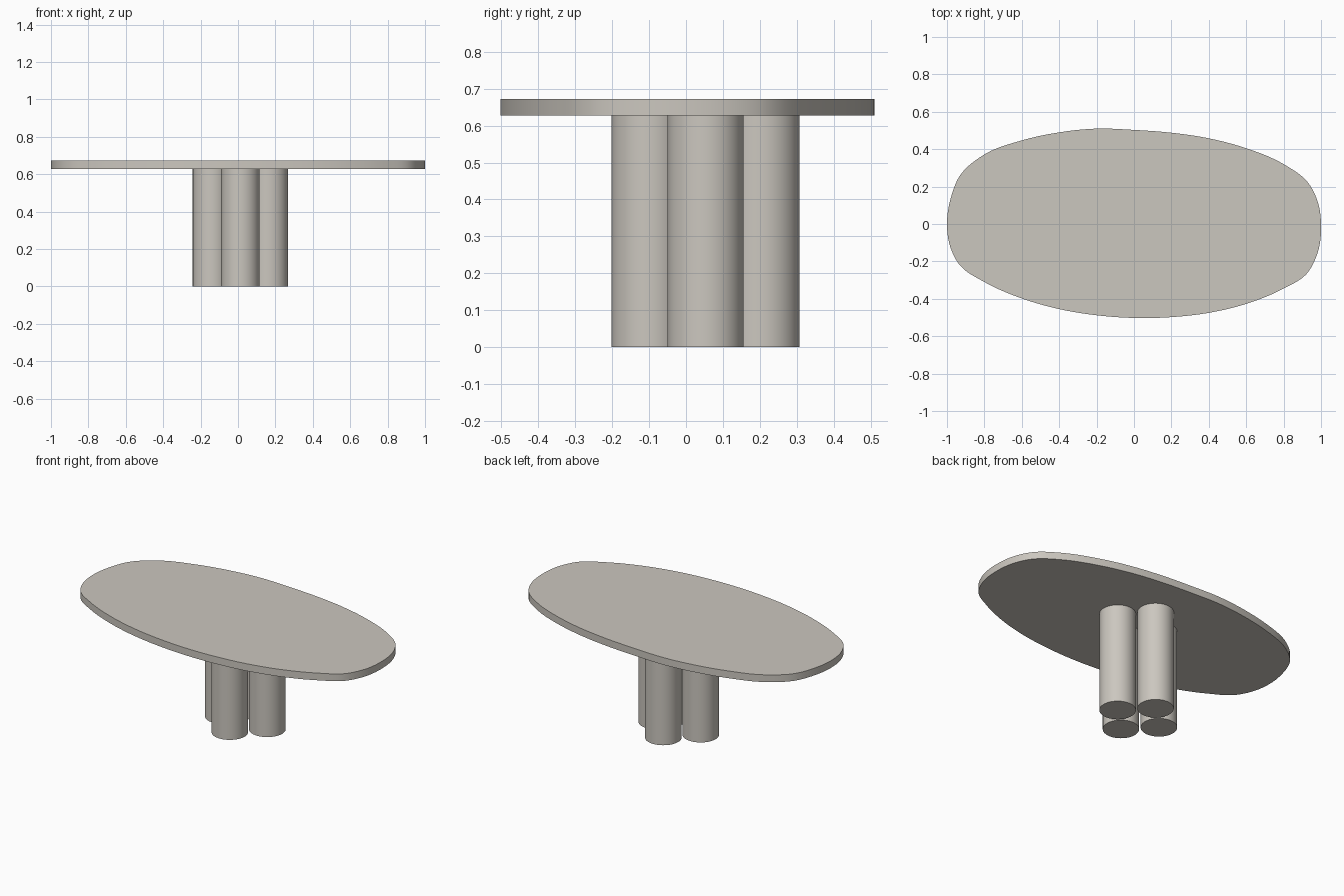
import bpy, bmesh
from mathutils import Vector

if "Cube" in bpy.data.objects:
    bpy.data.objects.remove(bpy.data.objects["Cube"])

mat = bpy.data.materials.new("warm_grey")
mat.diffuse_color = (0.60, 0.57, 0.52, 1)
mat.use_nodes = True
mat.node_tree.nodes["Principled BSDF"].inputs["Base Color"].default_value = mat.diffuse_color


def finish(name, bm):
    bmesh.ops.recalc_face_normals(bm, faces=bm.faces[:])
    me = bpy.data.meshes.new(name)
    bm.to_mesh(me)
    bm.free()
    ob = bpy.data.objects.new(name, me)
    bpy.context.collection.objects.link(ob)
    me.materials.append(mat)
    # smooth sides, flat caps
    bpy.ops.object.select_all(action='DESELECT')
    ob.select_set(True)
    bpy.context.view_layer.objects.active = ob
    bpy.ops.object.shade_smooth_by_angle(angle=0.6)
    return ob


def prism(name, outline, z0, z1):
    bm = bmesh.new()
    face = bm.faces.new([bm.verts.new((x, y, z0)) for x, y in outline])
    ext = bmesh.ops.extrude_face_region(bm, geom=[face], use_keep_orig=True)
    vs = [g for g in ext["geom"] if isinstance(g, bmesh.types.BMVert)]
    bmesh.ops.translate(bm, verts=vs, vec=(0, 0, z1 - z0))
    return finish(name, bm)


def smooth_loop(pts, steps):
    """Closed centripetal-style spline through the points."""
    p = [Vector(q) for q in pts]
    n = len(p)
    out = []
    for i in range(n):
        a, b, c, d = p[i - 1], p[i], p[(i + 1) % n], p[(i + 2) % n]
        l0, l1, l2 = (b - a).length, (c - b).length, (d - c).length
        m1 = ((b - a) / l0 * l1 + (c - b) / l1 * l0) / (l0 + l1) * l1
        m2 = ((c - b) / l1 * l2 + (d - c) / l2 * l1) / (l1 + l2) * l1
        for k in range(steps):
            t = k / steps
            out.append(b * (2*t**3 - 3*t**2 + 1) + m1 * (t**3 - 2*t**2 + t)
                       + c * (3*t**2 - 2*t**3) + m2 * (t**3 - t**2))
    return out


# Organic, slightly uneven oval tabletop
outline = [(-1, 0), (-0.982, 0.13), (-0.93, 0.26), (-0.8, 0.372), (-0.6, 0.447),
           (-0.4, 0.49), (-0.2, 0.51), (0, 0.503), (0.2, 0.488), (0.4, 0.458),
           (0.6, 0.405), (0.8, 0.32), (0.93, 0.222), (0.982, 0.12), (1, 0),
           (0.98, -0.16), (0.92, -0.27), (0.8, -0.345), (0.6, -0.427),
           (0.4, -0.475), (0.2, -0.498), (0.05, -0.503), (-0.2, -0.488),
           (-0.4, -0.455), (-0.6, -0.398), (-0.8, -0.31), (-0.93, -0.222),
           (-0.98, -0.13)]
prism("tabletop", smooth_loop(outline, 5), 0.627, 0.672)

# Cluster of four round columns in a diamond
CX, CY, OFF, R, H = 0.013, 0.053, 0.152, 0.103, 0.627
for name, dx, dy in (("front", 0, -1), ("back", 0, 1), ("left", -1, 0), ("right", 1, 0)):
    bm = bmesh.new()
    bmesh.ops.create_cone(bm, cap_ends=True, segments=64, radius1=R, radius2=R, depth=H)
    bmesh.ops.translate(bm, verts=bm.verts[:],
                        vec=(CX + dx * OFF, CY + dy * OFF, H / 2))
    finish(name + "_column", bm)
